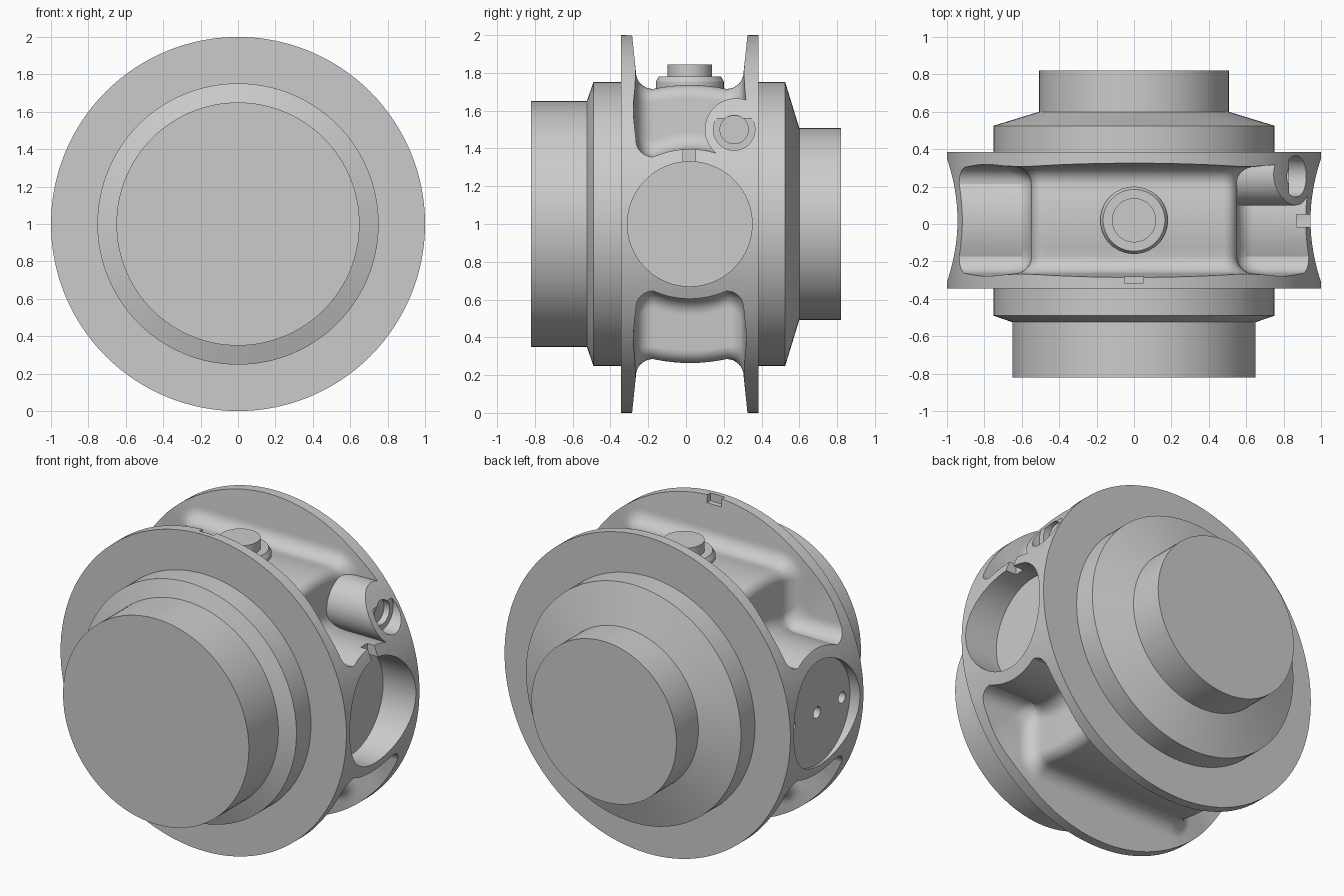
import bpy, bmesh, math
from mathutils import Matrix, Vector

cube = bpy.data.objects.get("Cube")
if cube:
    bpy.data.objects.remove(cube, do_unlink=True)

MID = 0.02      # middle of the drum along y
SEG = 128

grey = bpy.data.materials.new("machined grey")
grey.use_nodes = True
grey.diffuse_color = (0.6, 0.6, 0.6, 1)
grey.node_tree.nodes["Principled BSDF"].inputs["Base Color"].default_value = (0.6, 0.6, 0.6, 1)
helpers = []


def finish(bm, name, helper=False):
    """Turn a closed bmesh into an object with outward normals."""
    bm.normal_update()
    bmesh.ops.recalc_face_normals(bm, faces=bm.faces)
    if bm.calc_volume(signed=True) < 0:
        bmesh.ops.reverse_faces(bm, faces=bm.faces)
    mesh = bpy.data.meshes.new(name)
    bm.to_mesh(mesh)
    bm.free()
    mesh.materials.append(grey)
    ob = bpy.data.objects.new(name, mesh)
    bpy.context.collection.objects.link(ob)
    if helper:
        ob.hide_render = True
        helpers.append(ob)
    return ob


def bridge(bm, loops):
    """Skin consecutive closed loops and cap both ends."""
    n = len(loops[0])
    for a, b in zip(loops, loops[1:]):
        for i in range(n):
            j = (i + 1) % n
            bm.faces.new((a[i], a[j], b[j], b[i]))
    bm.faces.new(loops[0][::-1])
    bm.faces.new(loops[-1])


def lathe(name, profile, matrix):
    """Turn (radius, height) points around local z."""
    bm = bmesh.new()
    bridge(bm, [[bm.verts.new((r * math.cos(math.tau * i / SEG), r * math.sin(math.tau * i / SEG), h))
                 for i in range(SEG)] for r, h in profile])
    bm.transform(matrix)
    return finish(bm, name)


def side_cylinder(name, y, z, r, x0, x1):
    """Helper cylinder along x between x0 and x1."""
    bm = bmesh.new()
    m = Matrix.Translation(((x0 + x1) / 2, y, z)) @ Matrix.Rotation(math.pi / 2, 4, 'Y')
    bmesh.ops.create_cone(bm, cap_ends=True, segments=96, radius1=r, radius2=r,
                          depth=abs(x1 - x0), matrix=m)
    return finish(bm, name, True)


def block(name, lo, hi):
    bm = bmesh.new()
    lo, hi = Vector(lo), Vector(hi)
    m = Matrix.Translation((lo + hi) / 2) @ Matrix.Diagonal((*(hi - lo), 1))
    bmesh.ops.create_cube(bm, size=1, matrix=m)
    return finish(bm, name, True)


def cut(target, cutter):
    """Subtract the cutter at once and keep the result as the target's mesh."""
    mod = target.modifiers.new("cut", 'BOOLEAN')
    mod.operation = 'DIFFERENCE'
    mod.solver = 'EXACT'
    mod.object = cutter
    bpy.context.view_layer.update()
    graph = bpy.context.evaluated_depsgraph_get()
    mesh = bpy.data.meshes.new_from_object(target.evaluated_get(graph))
    target.modifiers.clear()
    target.data = mesh


def rounded(p, a, b, r, steps=8):
    """Arc replacing corner p, from direction a to direction b."""
    p, a, b = Vector(p), Vector(a), Vector(b)
    c = p + (a + b) * r
    return [c - b * r * math.cos(t) - a * r * math.sin(t)
            for t in (math.pi / 2 * i / steps for i in range(steps + 1))]


def pocket_section(e, bow):
    """Closed x-z outline of a pocket whose floor is lifted by e and bowed."""
    w, top, low = 0.55 + e, 0.715 + e + bow * 0.5, 0.355 + e + bow
    half = [Vector((1.3, 1.4)), Vector((1.3, low))]
    half += rounded((w, low), (1, 0), (0, 1), 0.09)
    half += rounded((w, top), (0, -1), (-1, 0), min(0.07 + e, 0.2))
    return half + [Vector((-p.x, p.y)) for p in reversed(half)]


def pocket(name, sign):
    """Loft the pocket across y with filleted floor edges and drafted walls."""
    half_w, fillet, steps = 0.285, 0.09, 8
    stations = [(half_w + 0.022, 0.3, 0)]
    for i in range(steps + 1):
        t = math.pi / 2 * (1 - i / steps)
        stations.append((half_w - fillet + fillet * math.sin(t), fillet * (1 - math.cos(t)), 0))
    for k in (0.75, 0.5, 0.25):
        stations.append(((half_w - fillet) * k, 0, 0.042 * (1 - k * k)))
    stations += [(0, 0, 0.042)] + [(-y, e, b) for y, e, b in reversed(stations)]
    bm = bmesh.new()
    bridge(bm, [[bm.verts.new((p.x, MID + y, 1 + sign * p.y)) for p in pocket_section(e, b)]
                for y, e, b in stations])
    bm.normal_update()
    bmesh.ops.triangulate(bm, faces=[f for f in bm.faces if len(f.verts) > 4])
    return finish(bm, name, True)


# Turned body along y: front drum, flanged middle, rear cone and stub
to_y = Matrix.Translation((0, 0, 1)) @ Matrix.Rotation(-math.pi / 2, 4, 'X')
body = lathe("housing_body", [
    (0.65, -0.82), (0.65, -0.525), (0.752, -0.49), (0.752, -0.345), (1, -0.345),
    (1, 0.385), (0.752, 0.385), (0.752, 0.525), (0.507, 0.6), (0.507, 0.82)], to_y)

# Upper and lower pockets; the upper one leaves a boss for the fastener
upper = pocket("upper_pocket_cutter", 1)
cut(upper, side_cylinder("fastener_boss_helper", 0.265, 1.5, 0.165, 0.45, 1.4))
cut(body, upper)
cut(body, pocket("lower_pocket_cutter", -1))

# Side port, opposite shallow cover recess, stepped fastener hole
cut(body, side_cylinder("port_cutter", MID, 1, 0.33, 0.77, 1.3))
cut(body, side_cylinder("cover_recess_cutter", MID, 1, 0.33, -0.93, -1.3))
cut(body, side_cylinder("fastener_recess_cutter", 0.255, 1.5, 0.11, 0.83, 1.3))
cut(body, side_cylinder("fastener_hole_cutter", 0.255, 1.5, 0.075, 0.79, 1.2))
for i in (-1, 0, 1):
    cut(body, side_cylinder("cover_hole_cutter", MID + 0.25 * i, 1, 0.035, -0.86, -1.2))

# Keying slot above the port and notch inside the front flange
cut(body, block("port_slot_cutter", (0.87, -0.015, 1.3), (1.2, 0.05, 1.46)))
cut(body, block("flange_notch_cutter", (-0.05, -0.315, 1.95), (0.05, -0.2, 2.1)))

# Stepped plug standing on the upper pocket floor
plug = lathe("top_plug", [(0.18, 1.6), (0.18, 1.755), (0.165, 1.78), (0.118, 1.78), (0.118, 1.845)],
             Matrix.Translation((0, MID, 0)))

# Drop the helpers, then shade smooth while keeping machined edges sharp
for ob in helpers:
    bpy.data.objects.remove(ob, do_unlink=True)
bpy.ops.object.select_all(action='DESELECT')
for ob in (body, plug):
    ob.select_set(True)
bpy.context.view_layer.objects.active = body
bpy.ops.object.shade_smooth_by_angle(angle=math.radians(25))
